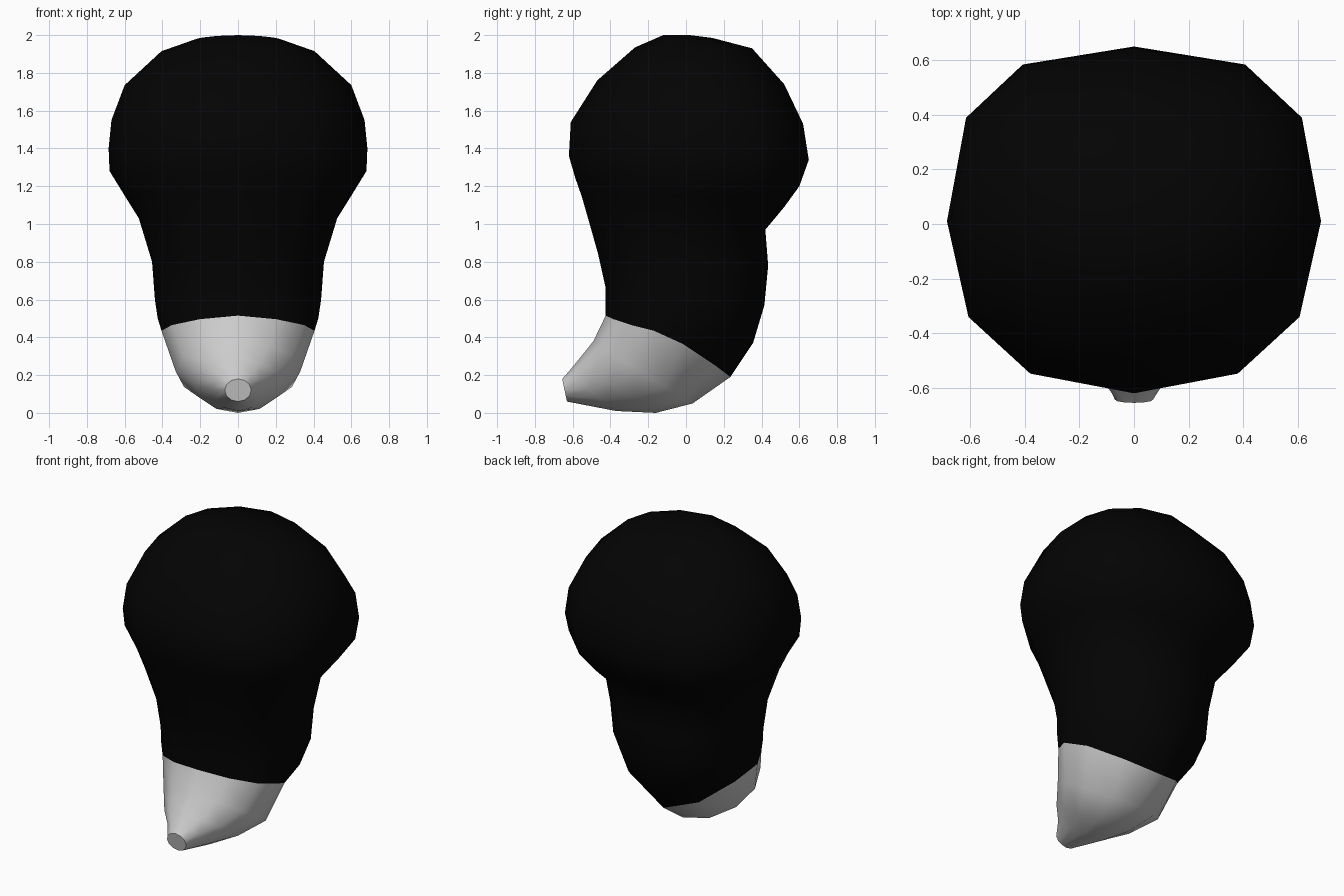
import bpy, bmesh, math

if "Cube" in bpy.data.objects:
    bpy.data.objects.remove(bpy.data.objects["Cube"])

SIDES = 12

# Each ring: front (y, z), side (y, z), back (y, z), half width,
# roundness of front and back (1 = ellipse, lower = squarer), skew of the side bulge
BODY = [
    ((-.12, 2.0), (.02, 1.98), (.14, 1.985), .22, 1, 1, 0),
    ((-.27, 1.935), (.03, 1.915), (.35, 1.93), .405, 1, 1, 0),
    ((-.47, 1.76), (.03, 1.735), (.52, 1.74), .60, .95, .9, 0),
    ((-.61, 1.54), (.02, 1.55), (.62, 1.53), .67, .87, .78, 0),
    ((-.62, 1.36), (.01, 1.40), (.65, 1.34), .685, .85, .75, 0),
    ((-.585, 1.24), (.0, 1.28), (.60, 1.20), .68, .85, .75, 0),
    ((-.55, 1.14), (-.01, 1.15), (.52, 1.09), .60, .83, .8, 0),
    ((-.51, 1.0), (-.04, 1.03), (.42, .97), .525, .8, .9, 0),
    ((-.465, .84), (-.02, .80), (.435, .78), .455, .8, .9, 0),
    ((-.425, .66), (-.02, .60), (.415, .57), .44, .83, .9, 0),
    ((-.425, .59), (-.09, .50), (.355, .37), .425, .9, .95, .5),
    ((-.425, .515), (-.17, .435), (.235, .19), .405, 1, 1, 1),
]
BEAK = [
    BODY[-1],
    ((-.49, .38), (-.25, .22), (.035, .05), .33, 1, 1, .5),
    ((-.57, .28), (-.39, .15), (-.16, .0), .23, 1, 1, 0),
    ((-.62, .22), (-.51, .125), (-.37, .01), .135, 1, 1, 0),
    ((-.655, .18), (-.643, .12), (-.63, .06), .07, 1, 1, 0),
]


def ring_points(front, side, back, half_width, e_front, e_back, skew):
    points = []
    for i in range(SIDES):
        a = 2 * math.pi * i / SIDES
        c, s = math.cos(a), math.sin(a)
        e = e_front if c > 0 else e_back
        c = math.copysign(abs(c) ** e, c)
        s = math.copysign(abs(s) ** e, s)
        bulge = max(0, 1 - c * c) * (1 - skew * c)
        y, z = [f * (1 + c) / 2 + b * (1 - c) / 2 + (m - (f + b) / 2) * bulge
                for f, m, b in zip(front, side, back)]
        points.append((half_width * s, y, z))
    return points


def loft(name, rings, pole=None, cap_end=False, color=None):
    bm = bmesh.new()
    loops = [[bm.verts.new(p) for p in ring_points(*r)] for r in rings]
    for a, b in zip(loops, loops[1:]):
        for i in range(SIDES):
            j = (i + 1) % SIDES
            bm.faces.new((a[i], a[j], b[j], b[i]))
    if pole:
        top = bm.verts.new(pole)
        for i in range(SIDES):
            bm.faces.new((top, loops[0][(i + 1) % SIDES], loops[0][i]))
    if cap_end:
        bm.faces.new(loops[-1])
    bmesh.ops.recalc_face_normals(bm, faces=bm.faces)
    # Open shells: orient outward using the signed volume
    if bm.calc_volume(signed=True) < 0:
        bmesh.ops.reverse_faces(bm, faces=bm.faces)
    mesh = bpy.data.meshes.new(name)
    bm.to_mesh(mesh)
    bm.free()
    obj = bpy.data.objects.new(name, mesh)
    bpy.context.collection.objects.link(obj)
    if color:
        mat = bpy.data.materials.new(name + "_colour")
        mat.diffuse_color = color
        mat.use_nodes = True
        mat.node_tree.nodes["Principled BSDF"].inputs["Base Color"].default_value = mat.diffuse_color
        mesh.materials.append(mat)
    bpy.ops.object.select_all(action='DESELECT')
    obj.select_set(True)
    bpy.context.view_layer.objects.active = obj
    bpy.ops.object.shade_smooth_by_angle(angle=math.radians(50))
    return obj


# Dark rounded head narrowing into the neck
loft("dark_body", BODY, pole=(0, .02, 2.0), color=(.001, .001, .001, 1))
# Grey forward-pointing snout with a flat tip
loft("grey_snout", BEAK, cap_end=True)
